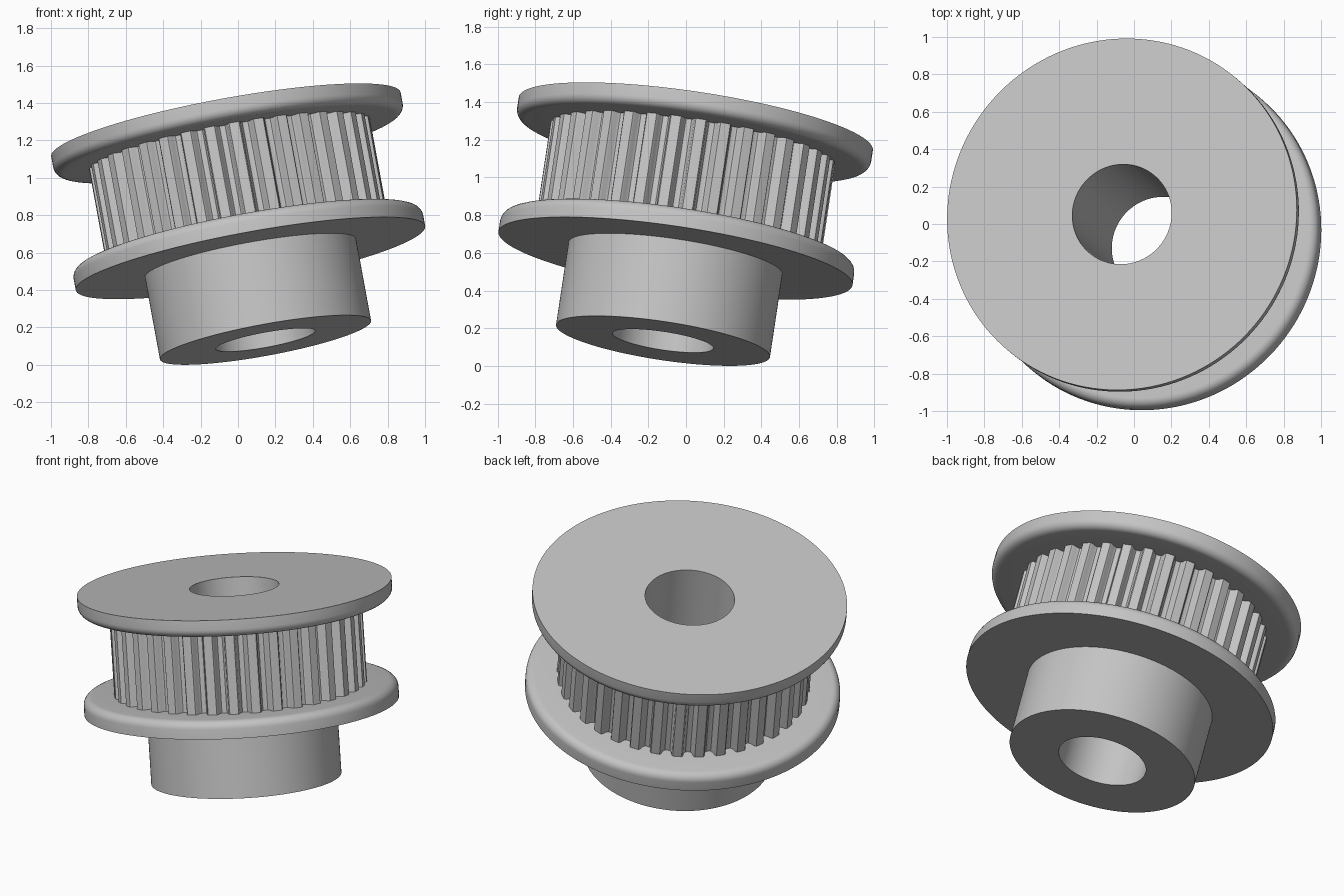
import bpy
from math import sin, cos, pi, radians
from mathutils import Matrix, Vector

cube = bpy.data.objects.get("Cube")
if cube:
    bpy.data.objects.remove(cube, do_unlink=True)

# Main sizes, measured along the tilted axle
BORE, HUB, FLANGE, TIP, ROOT = 0.27, 0.574, 0.95, 0.763, 0.71
FLANGE_LOW, TEETH_LOW, TEETH_HIGH, TOP = 0.45, 0.56, 1.075, 1.184
ROUND = 0.05
TEETH, SEGMENTS = 36, 144

axis = Vector((-0.1786, 0.147, 0.973))
place = Matrix.Translation((0.147, -0.122, 0.133)) @ axis.to_track_quat('Z', 'Y').to_matrix().to_4x4()

metal = bpy.data.materials.new("grey_metal")
metal.use_nodes = True
colour = (0.55, 0.55, 0.55, 1)
metal.diffuse_color = colour
metal.node_tree.nodes["Principled BSDF"].inputs["Base Color"].default_value = colour


def skin(name, rows):
    """Join closed rings of points, in order, into one smooth-shaded part."""
    n = len(rows[0])
    verts = [place @ Vector(p) for row in rows for p in row]
    faces = [(i * n + j, i * n + (j + 1) % n, (i + 1) * n + (j + 1) % n, (i + 1) * n + j)
             for i in range(len(rows) - 1) for j in range(n)]
    mesh = bpy.data.meshes.new(name)
    mesh.from_pydata(verts, [], faces)
    mesh.materials.append(metal)
    obj = bpy.data.objects.new(name, mesh)
    bpy.context.collection.objects.link(obj)
    bpy.ops.object.select_all(action='DESELECT')
    obj.select_set(True)
    bpy.context.view_layer.objects.active = obj
    bpy.ops.object.shade_smooth_by_angle(angle=radians(30))


def lathe(name, profile):
    turns = [2 * pi * j / SEGMENTS for j in range(SEGMENTS)]
    skin(name, [[(r * cos(t), r * sin(t), z) for t in turns] for r, z in profile])


def rounded_edge(z, start, steps=6):
    """Quarter round at the flange rim, centred at height z."""
    angles = [start + pi / 2 * k / steps for k in range(steps + 1)]
    return [(FLANGE - ROUND + ROUND * cos(a), z + ROUND * sin(a)) for a in angles]


# Hub and axle hole
lathe("hub", [(BORE, 0), (HUB, 0), (HUB, FLANGE_LOW)])
lathe("bore", [(BORE, TOP), (BORE, 0)])

# Flanges, rounded on the edges that face the belt
lathe("lower_flange", [(HUB, FLANGE_LOW), (FLANGE, FLANGE_LOW)]
      + rounded_edge(TEETH_LOW - ROUND, 0) + [(ROOT - 0.01, TEETH_LOW)])
lathe("upper_flange", [(ROOT - 0.01, TEETH_HIGH)]
      + rounded_edge(TEETH_HIGH + ROUND, -pi / 2) + [(FLANGE, TOP), (BORE, TOP)])

# Toothed belt ring: (share of pitch, groove depth share) for one tooth and groove
tooth = [(0, 0), (0.2, 0), (0.4, 0), (0.46, 0.2), (0.5, 0.7), (0.58, 0.95),
         (0.7, 1), (0.82, 0.95), (0.9, 0.7), (0.94, 0.2)]
ring = []
for k in range(TEETH):
    for share, depth in tooth:
        t = 2 * pi * (k + share) / TEETH
        r = TIP + (ROOT - TIP) * depth
        ring.append((r * cos(t), r * sin(t)))
skin("toothed_ring", [[(x, y, z) for x, y in ring] for z in (TEETH_LOW, TEETH_HIGH)])
